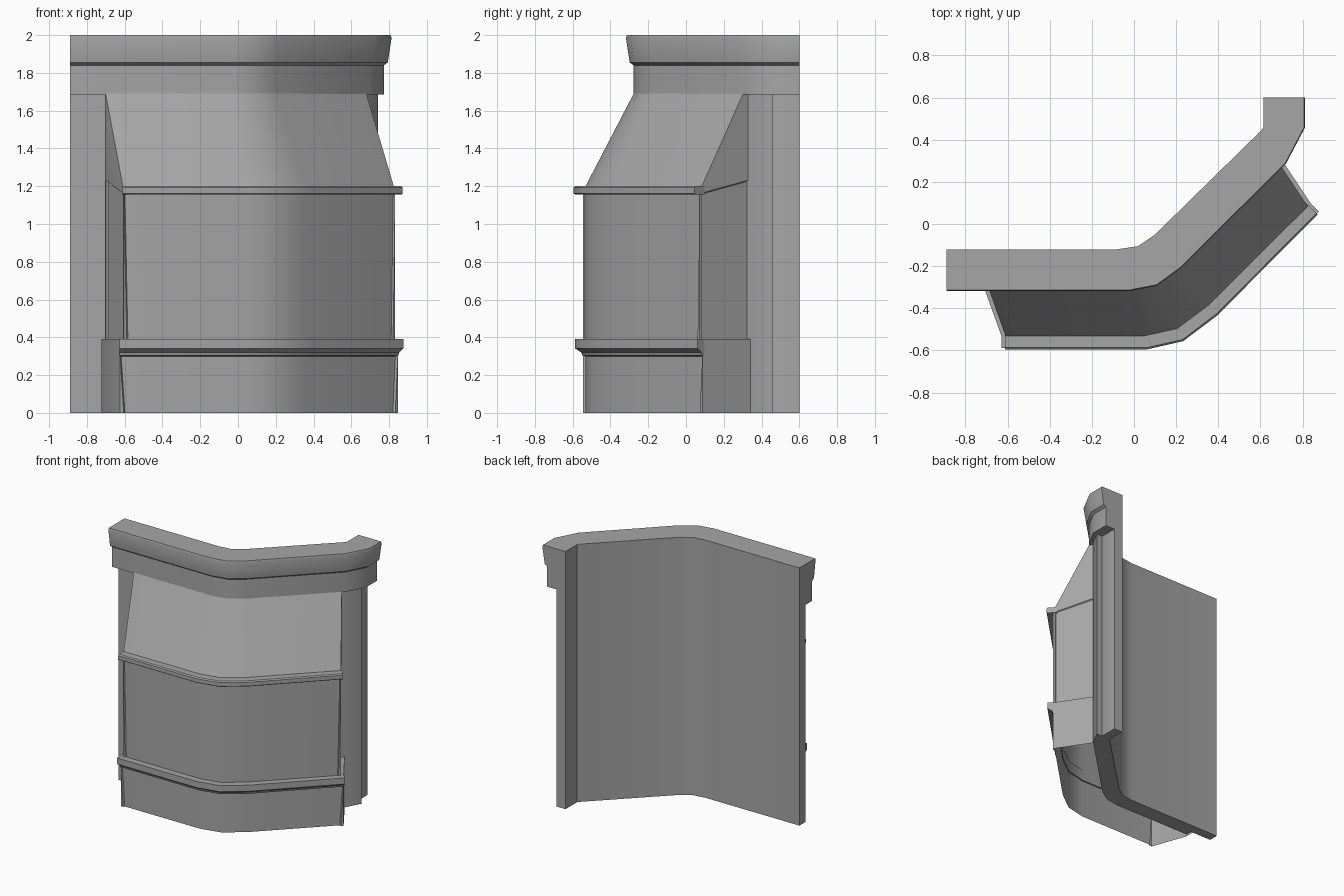
import bpy, bmesh, math

cube = bpy.data.objects.get("Cube")
if cube:
    bpy.data.objects.remove(cube, do_unlink=True)

grey = bpy.data.materials.new("plain grey")
grey.use_nodes = True
grey.diffuse_color = (0.38, 0.38, 0.38, 1)
grey.node_tree.nodes["Principled BSDF"].inputs["Base Color"].default_value = (0.38, 0.38, 0.38, 1)

# Plan path: each station is (point on the back line, outward direction)
BEND = [((-0.08, -0.12), (0.3, -1)), ((0.02, -0.105), (0.45, -0.95)), ((0.10, -0.05), (0.62, -0.81))]
CORNER = [((0.603, 0.443), (0.6, -0.79)), ((0.615, 0.46), (1, 0))]
WALL = [((-0.89, -0.12), (0, -1))] + BEND + CORNER + [((0.615, 0.60), (1, 0))]
CORE = [((-0.705, -0.12), (0, -1))] + BEND + CORNER


def at(station, d, z):
    (x, y), (dx, dy) = station
    return (x + dx * d, y + dy * d, z)


def finish(name, bm):
    mesh = bpy.data.meshes.new(name)
    bm.to_mesh(mesh)
    bm.free()
    mesh.materials.append(grey)
    ob = bpy.data.objects.new(name, mesh)
    bpy.context.scene.collection.objects.link(ob)
    bpy.ops.object.select_all(action='DESELECT')
    ob.select_set(True)
    bpy.context.view_layer.objects.active = ob
    bpy.ops.object.shade_smooth_by_angle(angle=math.radians(30))


def sweep(name, path, profile):
    """Closed (depth, height) profile swept along a path, with end caps."""
    bm = bmesh.new()
    rings = [[bm.verts.new(at(s, d, z)) for d, z in profile] for s in path]
    n = len(profile)
    for a, b in zip(rings, rings[1:]):
        for i in range(n):
            j = (i + 1) % n
            bm.faces.new((a[i], b[i], b[j], a[j]))
    bm.faces.new(rings[0])
    bm.faces.new(rings[-1])
    bmesh.ops.recalc_face_normals(bm, faces=bm.faces)
    finish(name, bm)


def bay_ring(bm, d, z, grow=0.0, back_z=None):
    """One level of the bay: back left, left, front stations, right."""
    left = ((-0.757 - grow, -0.12), (0.358, -1))
    right = ((0.59 + 0.7 * grow, 0.437 + 0.7 * grow), (0.57, -0.857))
    bz = z if back_z is None else back_z
    lx, ly, _ = at(left, 0.15, 0)
    pts = [(lx, -0.19, bz), (lx, ly, bz), at(left, d, z)]
    pts += [at(s, d, z) for s in BEND]
    pts += [at(right, d, z), at(right, 0.11, bz)]
    return [bm.verts.new(p) for p in pts]


def strip(bm, low, high):
    return [bm.faces.new((low[i], low[i + 1], high[i + 1], high[i]))
            for i in range(len(low) - 1)]


def recess(bm, faces, width, depth):
    bmesh.ops.inset_region(bm, faces=faces, thickness=width, depth=0, use_even_offset=True)
    bmesh.ops.inset_region(bm, faces=faces, thickness=0.006, depth=-depth, use_even_offset=True)


# Back wall with fascia and crown moulding
sweep("wall_and_crown", WALL, [
    (0, 0), (0.075, 0), (0.075, 1.685), (0.157, 1.685), (0.157, 1.84),
    (0.178, 1.855), (0.198, 1.985), (0.193, 2.0), (0, 2.0)])

# Thicker wall section behind the bay
sweep("wall_core", CORE, [(0.02, 0), (0.125, 0), (0.125, 1.69), (0.02, 1.69)])

# Bay base: open below, one long recessed front panel
bm = bmesh.new()
foot = bay_ring(bm, 0.425, 0.0, 0.02)
brow = bay_ring(bm, 0.425, 0.305, 0.02)
rim = bay_ring(bm, 0.425, 0.39, 0.02)
inner = bay_ring(bm, 0.41, 0.39, -0.01)
front = strip(bm, foot, brow)[2:6]
strip(bm, brow, rim)
strip(bm, rim, inner)
recess(bm, front, 0.02, 0.012)
finish("bay_base", bm)

# Bay body and sloping roof, with recessed front and side panels
bm = bmesh.new()
low = bay_ring(bm, 0.425, 0.39)
mid = bay_ring(bm, 0.425, 1.175, 0.0, 1.25)
top = bay_ring(bm, 0.157, 1.69)
walls = strip(bm, low, mid)
strip(bm, mid, top)
recess(bm, walls[2:6], 0.016, 0.008)
for side in (walls[1], walls[6]):
    recess(bm, [side], 0.014, 0.008)
finish("bay_body_and_roof", bm)

# Mouldings along the front of the bay only
LEDGE = [((-0.628, -0.12), (0, -1))] + BEND + [((0.546, 0.391), (0.707, -0.707))]
SHELF = [((-0.612, -0.12), (0, -1))] + BEND + [((0.536, 0.381), (0.707, -0.707))]
sweep("lower_ledge", LEDGE, [
    (0.41, 0.305), (0.43, 0.305), (0.435, 0.32), (0.468, 0.342), (0.468, 0.39), (0.41, 0.39)])
sweep("upper_shelf", SHELF, [
    (0.40, 1.155), (0.465, 1.155), (0.475, 1.162), (0.475, 1.192), (0.467, 1.2), (0.40, 1.2)])
